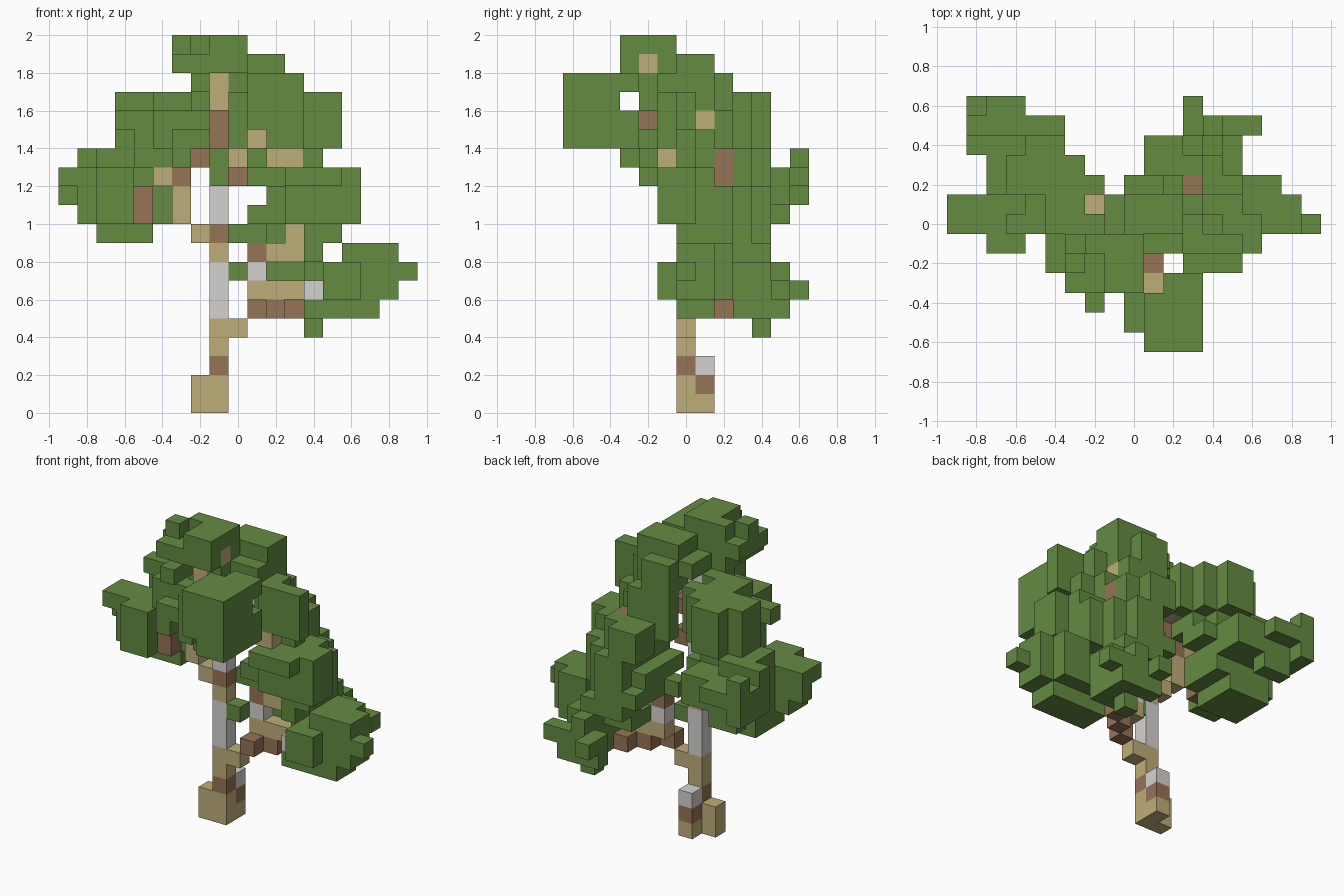
import bpy, bmesh, math
from mathutils import Vector
from itertools import product

if "Cube" in bpy.data.objects:
    bpy.data.objects.remove(bpy.data.objects["Cube"], do_unlink=True)

CELL = 0.1


def material(name, r, g, b):
    m = bpy.data.materials.new(name)
    m.diffuse_color = (r, g, b, 1)
    m.use_nodes = True
    m.node_tree.nodes["Principled BSDF"].inputs["Base Color"].default_value = (r, g, b, 1)
    return m


leaf = material("leaf_green", .127, .258, .053)
tan = material("tan_bark", .52, .42, .19)
brown = material("brown_bark", .31, .172, .094)
silver = material("silver_bark", .66, .65, .63)

owner = {}   # cell -> (part name, material); the first part to claim a cell keeps it


def fill(part, mat, *boxes):
    """Claim the cells of boxes given as first and last cell on x, y and z."""
    for x0, x1, y0, y1, z0, z1 in boxes:
        for cell in product(range(x0, x1 + 1), range(y0, y1 + 1), range(z0, z1 + 1)):
            owner.setdefault(cell, (part, mat))


def build(part):
    """Skin the outside of one part's cells and merge flat neighbours."""
    bm = bmesh.new()
    mats = []
    for cell, (name, mat) in owner.items():
        if name != part:
            continue
        if mat not in mats:
            mats.append(mat)
        centre = (Vector(cell) + Vector((0, 0, .5))) * CELL
        for axis, sign in product(range(3), (-1, 1)):
            n = Vector((0, 0, 0))
            n[axis] = sign
            if tuple(int(c + d) for c, d in zip(cell, n)) in owner:
                continue
            u = Vector((0, 0, 0))
            u[(axis + 1) % 3] = 1
            v = n.cross(u)
            half = CELL / 2
            corners = (n + u + v, n - u + v, n - u - v, n + u - v)
            face = bm.faces.new([bm.verts.new(centre + c * half) for c in corners])
            face.material_index = mats.index(mat)
    bmesh.ops.remove_doubles(bm, verts=bm.verts, dist=CELL / 100)
    bmesh.ops.dissolve_limit(bm, angle_limit=math.radians(1), verts=bm.verts,
                             edges=bm.edges, delimit={'MATERIAL'})
    mesh = bpy.data.meshes.new(part)
    bm.to_mesh(mesh)
    bm.free()
    for m in mats:
        mesh.materials.append(m)
    bpy.context.collection.objects.link(bpy.data.objects.new(part, mesh))


# Root flare
fill("roots", tan, (-2, -1, 0, 0, 0, 1), (-1, -1, 1, 1, 0, 0))
fill("roots", brown, (-1, -1, 1, 1, 1, 1))
fill("roots", silver, (-1, -1, 1, 1, 2, 2))

# Banded trunk, leaning forward near the top
fill("trunk", brown, (-1, -1, 0, 0, 2, 2), (-1, -1, 0, 0, 9, 9), (-1, -1, -1, -1, 14, 15))
fill("trunk", tan, (-1, -1, 0, 0, 3, 4), (-1, -1, 0, 0, 8, 8),
     (-1, -1, -2, -2, 16, 17), (0, 0, -2, -2, 18, 18))
fill("trunk", silver, (-1, -1, 0, 0, 5, 7), (-1, -1, 0, 0, 10, 16))

# Low limb on the +x side
fill("low_limb", tan, (0, 0, 0, 0, 4, 4), (1, 3, 1, 1, 6, 6),
     (2, 3, 1, 1, 8, 8), (3, 3, 1, 1, 9, 9))
fill("low_limb", brown, (1, 1, 0, 0, 5, 5), (2, 2, 1, 1, 5, 5), (3, 3, 2, 2, 5, 5),
     (1, 1, 1, 1, 8, 8))
fill("low_limb", silver, (4, 4, 0, 0, 6, 6), (1, 1, 1, 1, 7, 7))

# Limb on the -x side
fill("side_limb", tan, (-2, -2, 0, 0, 9, 9), (-3, -3, 0, 0, 10, 11),
     (-4, -4, 0, 0, 12, 12), (-2, -2, 1, 1, 14, 14))
fill("side_limb", brown, (-5, -5, 0, 0, 10, 11), (-3, -3, 0, 0, 12, 12),
     (-2, -2, 0, 0, 13, 13))

# Upper limbs
fill("upper_limb", tan, (0, 0, -1, -1, 13, 13), (1, 1, -1, -1, 14, 14),
     (1, 1, -3, -3, 15, 15), (2, 3, -1, -1, 13, 13), (2, 2, 1, 1, 15, 15))
fill("upper_limb", brown, (0, 0, 0, 0, 12, 12), (0, 0, 0, 0, 14, 14),
     (1, 1, -2, -2, 15, 15), (3, 3, 2, 2, 12, 13))
fill("upper_limb", silver, (1, 1, 0, 0, 15, 16))

# Top of the crown
fill("top_leaves", leaf,
     (-1, 0, -3, -1, 18, 19), (-3, -2, -2, -1, 18, 18), (-3, -3, -2, -2, 19, 19),
     (-2, -2, -1, -1, 19, 19), (-3, -2, -3, -3, 18, 18), (0, 2, 0, 1, 17, 18),
     (-2, -2, -4, -1, 17, 17), (-1, 2, -1, 1, 17, 17), (0, 1, 2, 2, 13, 17),
     (0, 1, 1, 1, 16, 16), (-1, -1, -2, -1, 12, 13), (0, 0, -2, -2, 14, 17))

# Front clump
fill("front_leaves", leaf,
     (1, 3, -6, -4, 15, 17), (0, 0, -5, -4, 14, 16), (2, 3, -6, -4, 14, 14),
     (2, 3, -3, -3, 14, 15), (2, 3, -3, -3, 17, 17), (0, 0, -3, -3, 15, 15))

# Upper clump on the +x side
fill("upper_leaves", leaf,
     (3, 5, -1, -1, 14, 16), (2, 3, 0, 0, 14, 16), (2, 2, 1, 1, 16, 16),
     (3, 3, 1, 1, 13, 14), (2, 2, 2, 2, 14, 15), (4, 4, 0, 0, 13, 14))

# Middle clump on the +x side
fill("middle_leaves", leaf,
     (3, 5, -2, -2, 12, 12), (3, 6, -1, 0, 10, 12), (3, 5, 1, 1, 10, 12),
     (2, 5, 0, 2, 10, 11), (1, 2, 3, 4, 12, 13), (3, 3, 3, 3, 12, 13),
     (2, 3, 2, 4, 9, 11), (4, 4, 3, 3, 9, 11), (1, 3, 0, 3, 10, 10),
     (4, 5, 0, 2, 9, 9), (1, 1, 2, 4, 9, 9), (2, 4, 3, 4, 8, 8),
     (4, 4, 0, 1, 8, 8), (0, 1, 1, 1, 9, 9))

# Low clump on the +x side
fill("low_leaves", leaf,
     (5, 7, 0, 2, 6, 7), (4, 5, 1, 4, 6, 7), (6, 8, 0, 1, 6, 8),
     (9, 9, 0, 0, 7, 7), (5, 6, -1, -1, 6, 7), (3, 6, 5, 5, 6, 6), (3, 5, 5, 5, 5, 5),
     (4, 4, 5, 5, 7, 7), (3, 3, 6, 6, 6, 6), (4, 4, 4, 4, 4, 4), (6, 7, 2, 2, 8, 8),
     (4, 7, 0, 1, 5, 5), (4, 5, 3, 4, 5, 5), (2, 4, 2, 3, 7, 7), (0, 0, 0, 0, 7, 7))

# Upper clump on the -x side
fill("upper_side_leaves", leaf,
     (-4, -3, 0, 3, 14, 16), (-2, -2, 0, 0, 14, 16), (-2, -2, 2, 2, 14, 16),
     (-6, -5, 2, 3, 14, 16), (-5, -4, 4, 4, 14, 16), (-5, -5, 0, 1, 14, 15),
     (-6, -6, 0, 0, 15, 15), (-4, -2, -2, -1, 14, 15), (-2, -2, -1, -1, 16, 16),
     (-3, -3, -3, -1, 13, 14), (-2, -2, -3, -3, 14, 14), (-3, -3, 0, 2, 13, 13))

# Lower and rear clump on the -x side
fill("side_leaves", leaf,
     (-9, -9, 0, 1, 12, 12), (-9, -9, 1, 1, 11, 11), (-8, -6, 0, 1, 10, 12),
     (-7, -6, -1, -1, 10, 12), (-7, -5, 1, 3, 9, 12), (-7, -4, 2, 3, 11, 13),
     (-8, -6, 4, 4, 11, 13), (-8, -6, 5, 5, 11, 12), (-7, -6, 5, 5, 10, 10),
     (-8, -6, 6, 6, 12, 12), (-8, -8, 6, 6, 11, 13), (-5, -4, 4, 5, 11, 12),
     (-4, -4, 1, 3, 10, 11), (-5, -4, 0, 1, 13, 13), (-3, -3, 2, 3, 12, 12))

for part in dict.fromkeys(name for name, mat in owner.values()):
    build(part)
